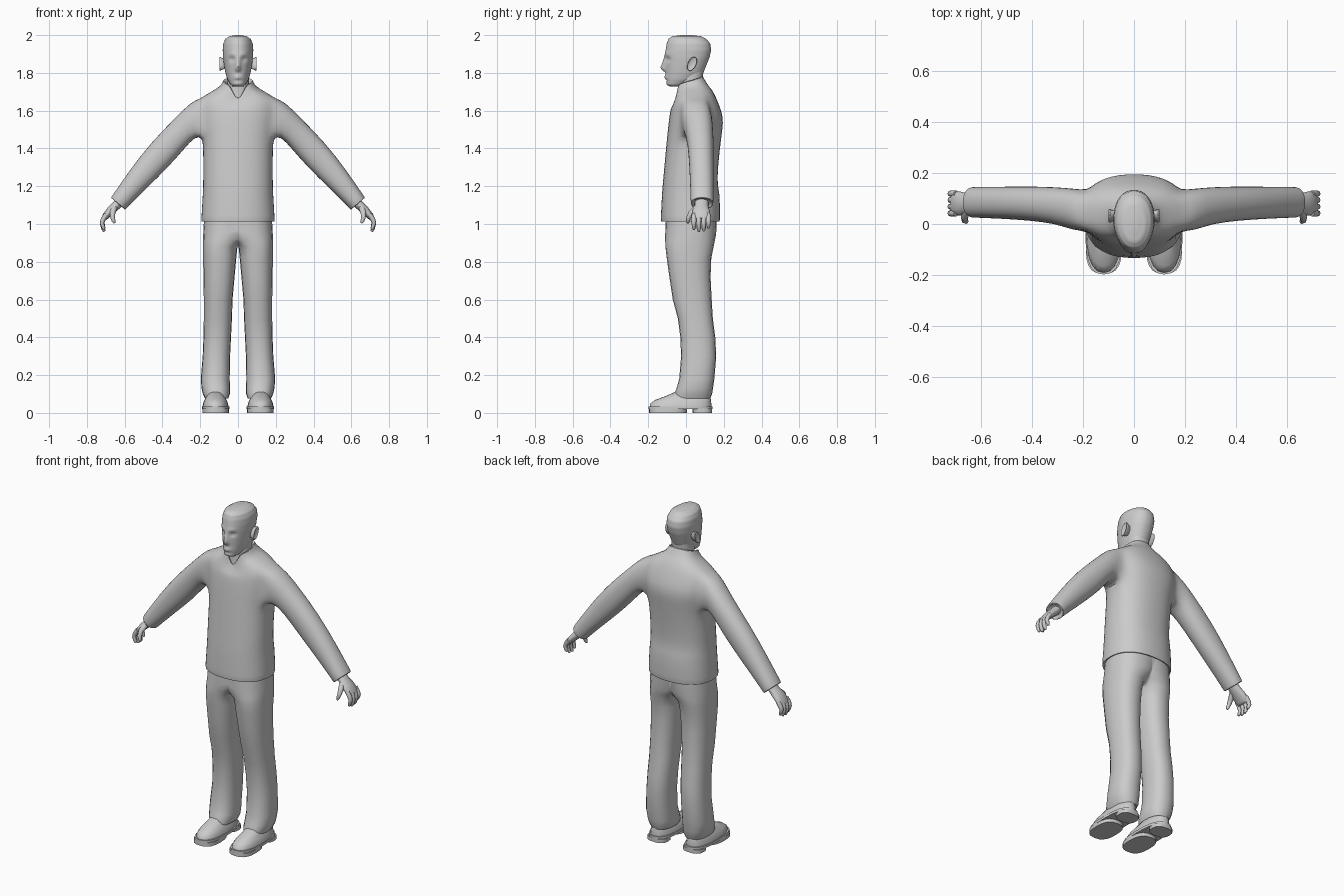
import bpy, bmesh, math
from mathutils import Vector

if "Cube" in bpy.data.objects:
    bpy.data.objects.remove(bpy.data.objects["Cube"])

grey = bpy.data.materials.new("plain grey")
grey.diffuse_color = (0.6, 0.6, 0.6, 1)
grey.use_nodes = True
grey.node_tree.nodes["Principled BSDF"].inputs["Base Color"].default_value = grey.diffuse_color


def spow(v, p):
    return math.copysign(abs(v) ** p, v)


def oval(z, x0, x1, y0, y1, n=16, p=0.85):
    """Horizontal rounded ring between the given limits."""
    pts = []
    for i in range(n):
        t = math.tau * i / n
        pts.append(Vector(((x0 + x1) / 2 + (x1 - x0) / 2 * spow(math.cos(t), p),
                           (y0 + y1) / 2 + (y1 - y0) / 2 * spow(math.sin(t), p), z)))
    return pts


def loft(bm, rings, caps=(True, True)):
    """Skin a list of equal rings; returns the vertex rows."""
    rows = [[bm.verts.new(p) for p in r] for r in rings]
    n = len(rows[0])
    for a, b in zip(rows, rows[1:]):
        for i in range(n):
            j = (i + 1) % n
            bm.faces.new((a[i], a[j], b[j], b[i]))
    if caps[0]:
        bm.faces.new(rows[0][::-1])
    if caps[1]:
        bm.faces.new(rows[-1])
    return rows


def tube(bm, pts, n=8):
    """Tube through (x, y, z, y radius, thickness radius) stations."""
    rings = []
    for i, s in enumerate(pts):
        a, b = pts[max(i - 1, 0)], pts[min(i + 1, len(pts) - 1)]
        t = (Vector(b[:3]) - Vector(a[:3])).normalized()
        v = t.cross(Vector((0, 1, 0))).normalized()
        u = v.cross(t)
        rings.append([Vector(s[:3]) + u * s[3] * math.cos(k) + v * s[4] * math.sin(k)
                      for k in (math.tau * j / n for j in range(n))])
    loft(bm, rings)


def finish(name, bm, mirror=False, subsurf=0, angle=50):
    bmesh.ops.recalc_face_normals(bm, faces=bm.faces[:])
    me = bpy.data.meshes.new(name)
    bm.to_mesh(me)
    bm.free()
    me.materials.append(grey)
    ob = bpy.data.objects.new(name, me)
    bpy.context.collection.objects.link(ob)
    bpy.ops.object.select_all(action='DESELECT')
    ob.select_set(True)
    bpy.context.view_layer.objects.active = ob
    bpy.ops.object.shade_smooth_by_angle(angle=math.radians(angle))
    if mirror:
        m = ob.modifiers.new("mirror", 'MIRROR')
        m.use_bisect_axis[0] = True
        m.merge_threshold = 0.002
    if subsurf:
        ob.modifiers.new("smooth", 'SUBSURF').levels = subsurf
        ob.modifiers["smooth"].render_levels = subsurf
    return ob


# Jacket body: front z, back z, half width, front y, back y, neck opening dip
body = [(1.01, 1.01, .196, -.135, .180, 0), (1.025, 1.025, .196, -.135, .181, 0),
        (1.17, 1.17, .187, -.128, .181, 0), (1.20, 1.20, .186, -.125, .167, 0),
        (1.30, 1.30, .185, -.116, .170, 0), (1.40, 1.40, .186, -.107, .181, 0),
        (1.46, 1.46, .190, -.101, .188, 0), (1.51, 1.51, .200, -.096, .195, 0),
        (1.56, 1.56, .207, -.090, .198, 0), (1.61, 1.61, .210, -.083, .185, 0),
        (1.65, 1.67, .205, -.072, .160, .03), (1.685, 1.71, .150, -.063, .140, .05),
        (1.705, 1.745, .090, -.056, .108, .06), (1.74, 1.785, .079, -.052, .090, .085),
        (1.737, 1.782, .071, -.044, .083, .085), (1.66, 1.70, .062, -.035, .075, .04)]
N = 24
rings = [oval(1.05, -.16, .16, -.10, .15, N), oval(1.012, -.185, .185, -.125, .17, N)]
for zf, zb, a, y0, y1, dip in body:
    ring = oval(0, -a, a, y0, y1, N)
    for i, p in enumerate(ring):
        t = math.tau * i / N
        p.z = zf + (zb - zf) * (math.sin(t) + 1) / 2 \
            - dip * math.exp(-((t - 1.5 * math.pi) / 0.33) ** 2)
    rings.append(ring)
bm = bmesh.new()
rows = loft(bm, rings)

# Sleeves grown out of the body: top x z, bottom x z, front y, back y
sleeve = [(.245, 1.652, .226, 1.462, -.028, .140), (.33, 1.565, .28, 1.402, .0, .146),
          (.46, 1.435, .37, 1.297, .013, .149), (.575, 1.285, .485, 1.187, .02, .147),
          (.665, 1.152, .588, 1.086, .024, .146), (.674, 1.14, .597, 1.074, .024, .146)]
R0 = 8
for s, c in ((1, 0), (-1, 12)):
    loop = [(R0, c + k) for k in range(-2, 3)] + [(R0 + k, c + 2) for k in range(1, 5)]
    loop += [(R0 + 4, c + k) for k in (1, 0, -1, -2)] + [(R0 + k, c - 2) for k in (3, 2, 1)]
    prev = [rows[r][k % N] for r, k in loop]
    hole = {rows[r][k % N] for r in range(R0, R0 + 5) for k in range(c - 2, c + 3)}
    bmesh.ops.delete(bm, geom=[f for f in bm.faces if all(v in hole for v in f.verts)],
                     context='FACES')
    cuff = [(*sleeve[-1], .84), (*sleeve[-2], .78)]
    for xt, zt, xb, zb, y0, y1, k in [(*st, 1) for st in sleeve] + cuff:
        mid = Vector((s * (xt + xb) / 2, (y0 + y1) / 2, (zt + zb) / 2))
        up = Vector((s * (xt - xb) / 2, 0, (zt - zb) / 2)) * k
        side = Vector((0, s * (y1 - y0) / 2 * k, 0))
        new = []
        for j in range(16):
            g = math.radians(-135 + 22.5 * j)
            new.append(bm.verts.new(mid + side * spow(math.cos(g), .9) + up * spow(math.sin(g), .9)))
        for j in range(16):
            h = (j + 1) % 16
            bm.faces.new((prev[j], prev[h], new[h], new[j]))
        prev = new
    bm.faces.new(prev)
finish("jacket", bm, subsurf=1, angle=70)

# Trousers: z, inner x, outer x, front y, back y
leg = [(.095, .065, .16, -.04, .11), (.075, .052, .174, -.066, .128), (.10, .043, .186, -.062, .138),
       (.13, .042, .193, -.05, .143), (.18, .044, .197, -.036, .15), (.30, .042, .187, -.026, .16),
       (.40, .037, .183, -.03, .155), (.50, .032, .181, -.043, .142), (.60, .029, .181, -.07, .136),
       (.72, .018, .183, -.088, .13), (.82, .009, .185, -.102, .134), (.88, .003, .185, -.109, .146),
       (.91, -.03, .185, -.11, .152), (.95, -.08, .184, -.11, .16), (1.06, -.11, .178, -.105, .162)]
bm = bmesh.new()
loft(bm, [oval(*r, n=20) for r in leg], caps=(True, False))
finish("trousers", bm, mirror=True, angle=70)

# Shoes: upper, welt, forefoot sole and heel
bm = bmesh.new()
loft(bm, [oval(*r, n=20) for r in (
    (.03, .050, .188, -.192, .134), (.05, .053, .185, -.188, .134), (.068, .060, .178, -.165, .132),
    (.086, .070, .168, -.115, .128), (.11, .078, .16, -.06, .12))])
finish("shoe_upper", bm, mirror=True)
bm = bmesh.new()
for z0, z1, x0, x1, y0, y1 in ((.02, .035, .046, .191, -.198, .139),
                               (0, .022, .048, .189, -.196, .005),
                               (0, .022, .057, .18, .035, .138)):
    loft(bm, [oval(z, x0, x1, y0, y1, 20, .75) for z in (z0, z1)])
finish("shoe_sole", bm, mirror=True, angle=40)

# Hands: palm, four curled fingers and thumb
bm = bmesh.new()
tube(bm, [(.615, .083, 1.13, .036, .026), (.645, .082, 1.098, .036, .024),
          (.675, .08, 1.07, .046, .022), (.702, .082, 1.04, .048, .018),
          (.71, .082, 1.025, .044, .012)], 12)
for y, drop in ((.042, .01), (.068, 0), (.094, .003), (.119, .018)):
    tube(bm, [(.696, y, 1.052, .012, .013), (.714, y, 1.025, .013, .013),
              (.720, y, 1.0 + drop / 2, .012, .011), (.714, y, .975 + drop, .011, .010),
              (.708, y, .96 + drop, .006, .006)])
tube(bm, [(.655, .055, 1.085, .016, .017), (.664, .028, 1.06, .015, .015),
          (.664, .014, 1.035, .012, .012), (.658, .010, 1.015, .010, .010),
          (.654, .010, 1.004, .005, .005)])
finish("hand", bm, mirror=True, angle=70)

# Neck
bm = bmesh.new()
loft(bm, [oval(*r, n=20) for r in (
    (1.60, -.068, .068, -.05, .08), (1.68, -.062, .062, -.04, .08),
    (1.74, -.058, .058, -.035, .085), (1.83, -.06, .06, -.04, .095))])
finish("neck", bm)

# Head: z, half width, front y, back y
skull = [(1.728, .028, -.086, -.03), (1.738, .042, -.103, .0), (1.765, .057, -.107, .06),
         (1.80, .067, -.107, .092), (1.84, .074, -.108, .108), (1.88, .079, -.111, .124),
         (1.92, .081, -.108, .133), (1.955, .078, -.102, .128), (1.98, .067, -.093, .108),
         (1.994, .046, -.072, .08), (2.0, .015, -.025, .03)]
nose = [(1.70, 0), (1.803, 0), (1.813, .018), (1.826, .029), (1.85, .018), (1.88, .006), (1.90, 0), (2.1, 0)]


def bump(d, s):
    return math.exp(-(d / s) ** 2)


def face_depth(x, z):
    x = abs(x)
    for (z0, h0), (z1, h1) in zip(nose, nose[1:]):
        if z0 <= z < z1:
            n = h0 + (h1 - h0) * (z - z0) / (z1 - z0)
    d = -n * bump(x, .013)
    d += .012 * bump(x - .032, .016) * bump(z - 1.872, .012)   # eye sockets
    d -= .006 * bump(x - .028, .024) * bump(z - 1.898, .009)   # brow
    d -= .008 * bump(x, .02) * bump(z - 1.777, .010)           # lips
    d += .005 * bump(x, .025) * bump(z - 1.759, .006)          # under lip
    return d


rings = []
for a, b in zip(skull, skull[1:]):
    for k in range(4):
        z, w, y0, y1 = (p + (q - p) * k / 4 for p, q in zip(a, b))
        rings.append(oval(z, -w, w, y0, y1, 64, .9))
rings.append(oval(2.0, -.015, .015, -.025, .03, 64, .9))
for ring in rings:
    for p in ring:
        if p.y < 0:
            p.x *= 1 + p.y * 1.1
            if p.y < -.03:
                p.y += face_depth(p.x, p.z)
bm = bmesh.new()
loft(bm, rings)
finish("head", bm, angle=80)

# Ears
bm = bmesh.new()
loft(bm, [[Vector((x, .032 + .012 * (math.sin(t)) * r + .024 * r * math.cos(t),
                   1.848 + .038 * r * math.sin(t))) for t in (math.tau * i / 14 for i in range(14))]
          for x, r in ((.066, .7), (.086, .85), (.094, 1), (.099, .92), (.094, .6))])
finish("ear", bm, mirror=True)
